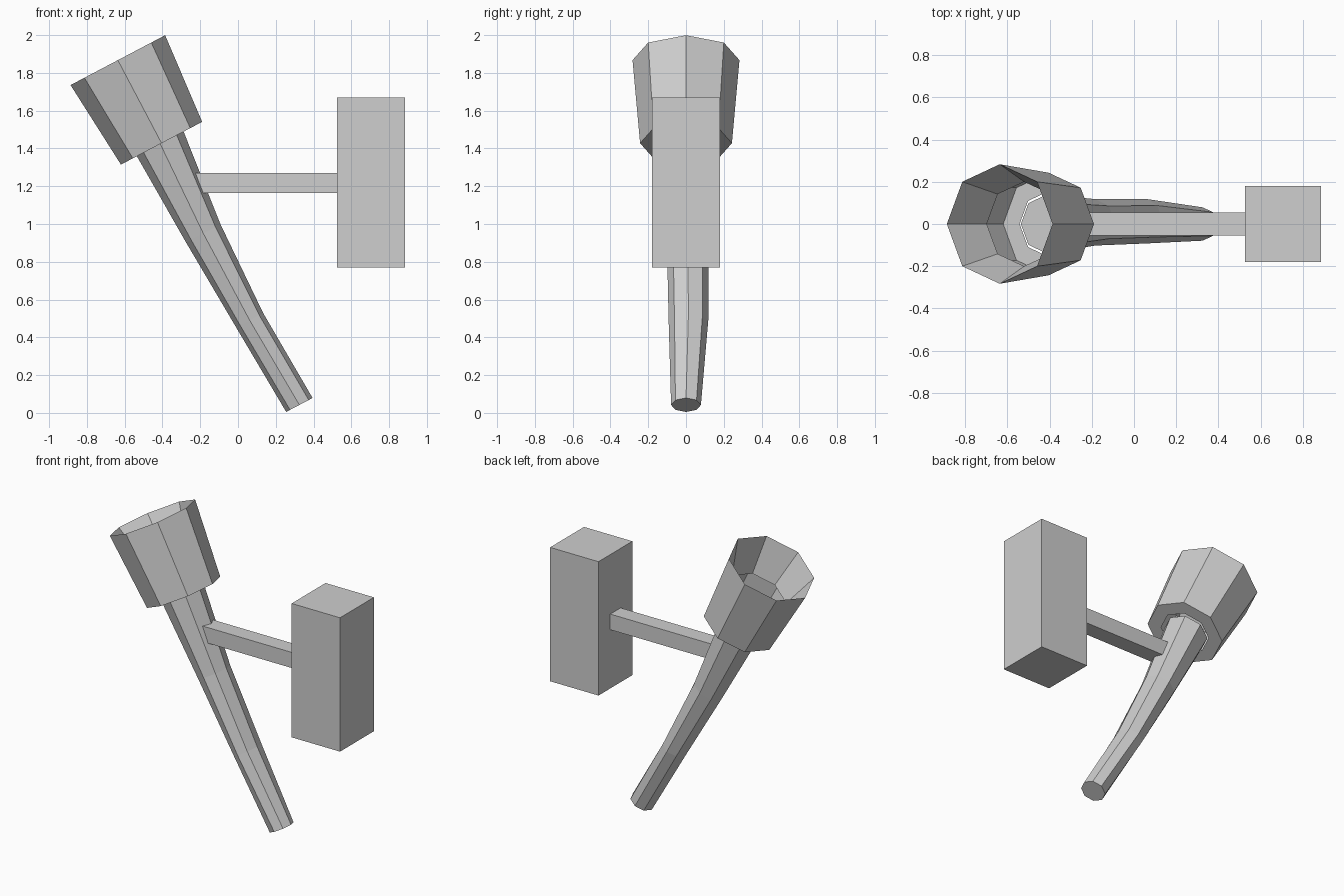
import bpy, bmesh, math
from mathutils import Vector

default = bpy.data.objects.get("Cube")
if default:
    bpy.data.objects.remove(default, do_unlink=True)

SIDES = 8
BASE = Vector((0.325, 0, 0.042))            # centre of the handle's lower end
AXIS = Vector((-0.466, 0, 0.885)).normalized()
ACROSS = Vector((AXIS.z, 0, -AXIS.x))       # tilt direction, square to the axis

grey = bpy.data.materials.new("plain grey")
grey.use_nodes = True
grey.diffuse_color = (0.62, 0.62, 0.62, 1)
grey.node_tree.nodes["Principled BSDF"].inputs["Base Color"].default_value = grey.diffuse_color


def finish(name, bm, fix_normals=True):
    if fix_normals:
        bmesh.ops.recalc_face_normals(bm, faces=bm.faces)
    mesh = bpy.data.meshes.new(name)
    bm.to_mesh(mesh)
    bm.free()
    mesh.materials.append(grey)
    obj = bpy.data.objects.new(name, mesh)
    bpy.context.collection.objects.link(obj)
    return obj


def box(name, low, high):
    bm = bmesh.new()
    bmesh.ops.create_cube(bm, size=1)
    for v in bm.verts:
        v.co = [l + (c + 0.5) * (h - l) for c, l, h in zip(v.co, low, high)]
    return finish(name, bm)


def loft(name, rings, caps):
    """Eight-sided rings along the axis: (distance, shift across, shift y, radius across, radius y)."""
    bm = bmesh.new()
    loops = []
    for s, da, dy, ra, ry in rings:
        centre = BASE + AXIS * s + ACROSS * da + Vector((0, dy, 0))
        angles = [math.tau * i / SIDES for i in range(SIDES)]
        loops.append([bm.verts.new(centre + ACROSS * ra * math.cos(a)
                                   + Vector((0, ry * math.sin(a), 0))) for a in angles])
    for a, b in zip(loops, loops[1:]):
        for i in range(SIDES):
            j = (i + 1) % SIDES
            bm.faces.new((a[i], a[j], b[j], b[i]))
    if caps:
        bm.faces.new(loops[0][::-1])
        bm.faces.new(loops[-1])
    return finish(name, bm, caps)


# Tapered, slightly uneven handle
loft("handle", [
    (0.0, 0, 0, 0.079, 0.079),
    (0.52, -0.024, 0.013, 0.081, 0.105),
    (1.04, -0.027, 0.008, 0.103, 0.110),
    (1.567, -0.008, 0, 0.140, 0.140),
], True)

# Hollow cup: floor ring, flared outer wall, rim, inner funnel
cup_profile = [(1.566, 0.155), (1.566, 0.243), (2.063, 0.283), (1.815, 0.2)]
loft("cup", [(s, 0, 0, r, r) for s, r in cup_profile], False)

# Wall mount and the arm that carries the handle
box("mount_block", (0.525, -0.18, 0.77), (0.885, 0.18, 1.67))
box("mount_arm", (-0.24, -0.055, 1.165), (0.53, 0.055, 1.27))
